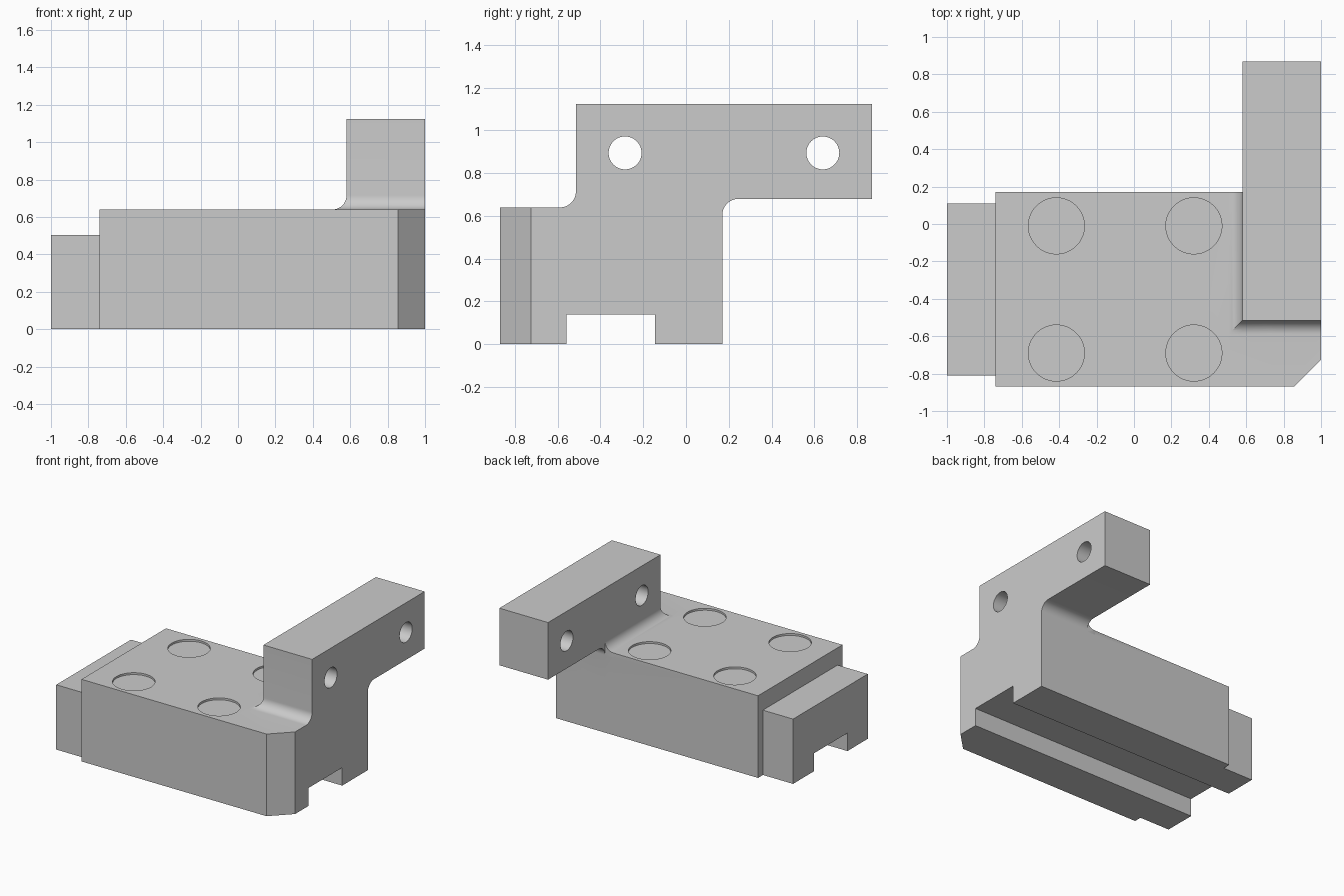
import bpy, bmesh
from math import sin, cos, pi, radians

if "Cube" in bpy.data.objects:
    bpy.data.objects.remove(bpy.data.objects["Cube"])

AXES = {  # (profile u, profile v, extrusion w) -> xyz
    'x': lambda u, v, w: (w, u, v),
    'y': lambda u, v, w: (u, w, v),
    'z': lambda u, v, w: (u, v, w),
}


def prism(name, pts, axis, lo, hi):
    """Extrude a 2D outline along an axis from lo to hi."""
    bm = bmesh.new()
    face = bm.faces.new([bm.verts.new(AXES[axis](u, v, lo)) for u, v in pts])
    new = bmesh.ops.extrude_face_region(bm, geom=[face])['geom']
    shift = AXES[axis](0, 0, hi - lo)
    bmesh.ops.translate(bm, vec=shift, verts=[g for g in new if isinstance(g, bmesh.types.BMVert)])
    bmesh.ops.recalc_face_normals(bm, faces=bm.faces)
    mesh = bpy.data.meshes.new(name)
    bm.to_mesh(mesh)
    bm.free()
    ob = bpy.data.objects.new(name, mesh)
    bpy.context.collection.objects.link(ob)
    return ob


def rect(u0, u1, v0, v1):
    return [(u0, v0), (u1, v0), (u1, v1), (u0, v1)]


def arc(cu, cv, r, a0, a1, n=12):
    angles = [radians(a0 + (a1 - a0) * i / n) for i in range(n + 1)]
    return [(cu + r * cos(a), cv + r * sin(a)) for a in angles]


def circle(cu, cv, r, n=48):
    return arc(cu, cv, r, 0, 360, n)[:-1]


def combine(ob, other, op):
    """Apply a boolean and discard the second object."""
    mod = ob.modifiers.new(op, 'BOOLEAN')
    mod.operation, mod.object, mod.solver = op, other, 'EXACT'
    bpy.context.view_layer.objects.active = ob
    bpy.ops.object.modifier_apply(modifier=mod.name)
    bpy.data.objects.remove(other)


R = 0.075  # fillet radius

# Main block with chamfered corner, and the lower end tongue
body = prism("mounting_bracket", [(-0.74, -0.87), (0.855, -0.87), (1, -0.725), (1, 0.17), (-0.74, 0.17)],
             'z', 0, 0.64)
combine(body, prism("tongue", rect(-1, -0.6, -0.81, 0.11), 'z', 0, 0.505), 'UNION')

# Upright wall with overhanging arm and filleted inside corners
wall_outline = ([(-0.515 - R, 0.3), (0.17, 0.3)]
                + arc(0.17 + R, 0.68 - R, R, 180, 90)
                + [(0.87, 0.68), (0.87, 1.125), (-0.515, 1.125)]
                + arc(-0.515 - R, 0.64 + R, R, 0, -90))
wall = prism("wall", wall_outline, 'x', 0.58, 1)

# Fillet along the wall's inner side, mitred into the front fillet
skirt_outline = [(0.58 - R, 0.4), (0.75, 0.4), (0.75, 0.64 + R)] + arc(0.58 - R, 0.64 + R, R, 0, -90)
skirt = prism("skirt", skirt_outline, 'y', -0.7, 0.17)
combine(skirt, prism("skirt_trim", wall_outline, 'x', 0.4, 0.9), 'INTERSECT')
combine(wall, skirt, 'UNION')
combine(body, wall, 'UNION')

# Underside slot, wall holes, shallow round recesses
combine(body, prism("slot", rect(-0.56, -0.145, -0.2, 0.14), 'x', -1.2, 1.2), 'DIFFERENCE')
for y in (-0.285, 0.64):
    combine(body, prism("hole", circle(y, 0.895, 0.077), 'x', 0.4, 1.2), 'DIFFERENCE')
for x in (-0.415, 0.32):
    for y in (-0.69, -0.01):
        combine(body, prism("recess", circle(x, y, 0.15), 'z', 0.625, 0.68), 'DIFFERENCE')

# Smooth the curved faces only
bpy.ops.object.select_all(action='DESELECT')
body.select_set(True)
bpy.context.view_layer.objects.active = body
bpy.ops.object.shade_smooth_by_angle(angle=radians(25))
